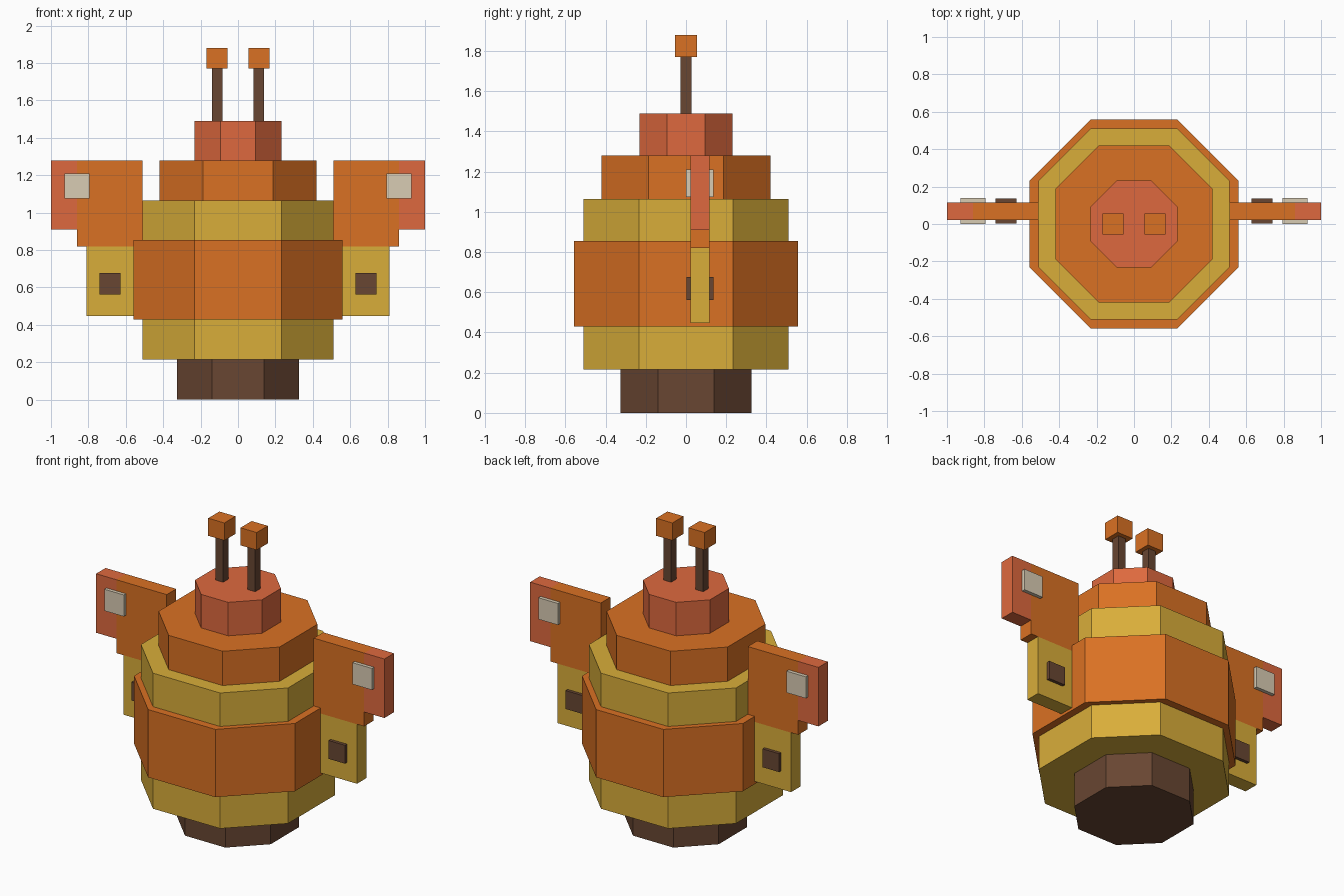
import bpy

if "Cube" in bpy.data.objects:
    bpy.data.objects.remove(bpy.data.objects["Cube"])


def material(name, rgb):
    """Flat colour from 0-255 display values, stored as linear."""
    def lin(c):
        c /= 255
        return c / 12.92 if c <= 0.04045 else ((c + 0.055) / 1.055) ** 2.4
    m = bpy.data.materials.new(name)
    m.diffuse_color = (*[lin(c) for c in rgb], 1)
    m.use_nodes = True
    m.node_tree.nodes["Principled BSDF"].inputs["Base Color"].default_value = m.diffuse_color
    return m


ORANGE = material("orange", (218, 113, 35))
YELLOW = material("yellow", (217, 174, 58))
RED = material("coral red", (222, 105, 62))
BROWN = material("dark brown", (104, 70, 50))
PALE = material("pale grey", (217, 204, 180))


def prism(name, outline, z0, z1, mat):
    """Upright prism over a counter-clockwise outline."""
    n = len(outline)
    verts = [(x, y, z) for z in (z0, z1) for x, y in outline]
    faces = [tuple(reversed(range(n))), tuple(range(n, 2 * n))]
    faces += [(i, (i + 1) % n, (i + 1) % n + n, i + n) for i in range(n)]
    mesh = bpy.data.meshes.new(name)
    mesh.from_pydata(verts, [], faces)
    mesh.materials.append(mat)
    obj = bpy.data.objects.new(name, mesh)
    bpy.context.collection.objects.link(obj)
    return obj


def octagon(name, r, e, z0, z1, mat):
    """Eight-sided slab: r = half width, e = half length of a straight edge."""
    pts = [(r, -e), (r, e), (e, r), (-e, r), (-r, e), (-r, -e), (-e, -r), (e, -r)]
    return prism(name, pts, z0, z1, mat)


def box_pair(name, x0, x1, y0, y1, z0, z1, mat):
    """Box on the right side, and its mirror on the left."""
    for side, a, b in (("right", x0, x1), ("left", -x1, -x0)):
        prism(f"{side}_{name}", [(a, y0), (b, y0), (b, y1), (a, y1)], z0, z1, mat)


# Stacked body
octagon("tail_base", 0.325, 0.14, 0, 0.215, BROWN)
octagon("lower_band", 0.51, 0.233, 0.215, 0.43, YELLOW)
octagon("belly", 0.558, 0.233, 0.43, 0.855, ORANGE)
octagon("upper_band", 0.51, 0.233, 0.855, 1.065, YELLOW)
octagon("chest", 0.42, 0.187, 1.065, 1.28, ORANGE)
octagon("head", 0.232, 0.094, 1.28, 1.49, RED)

# Antennae
box_pair("antenna_stem", 0.084, 0.138, -0.027, 0.027, 1.49, 1.77, BROWN)
box_pair("antenna_tip", 0.056, 0.168, -0.055, 0.055, 1.77, 1.88, ORANGE)

# Wings
box_pair("upper_wing", 0.51, 0.86, 0.022, 0.116, 0.82, 1.28, ORANGE)
box_pair("wing_tip", 0.86, 1.0, 0.022, 0.116, 0.91, 1.28, RED)
box_pair("lower_wing", 0.51, 0.81, 0.022, 0.116, 0.447, 0.82, YELLOW)

# Wing spots, standing out on both sides
box_pair("upper_wing_spot", 0.793, 0.928, 0.001, 0.138, 1.075, 1.21, PALE)
box_pair("lower_wing_spot", 0.627, 0.741, 0.002, 0.136, 0.562, 0.677, BROWN)
